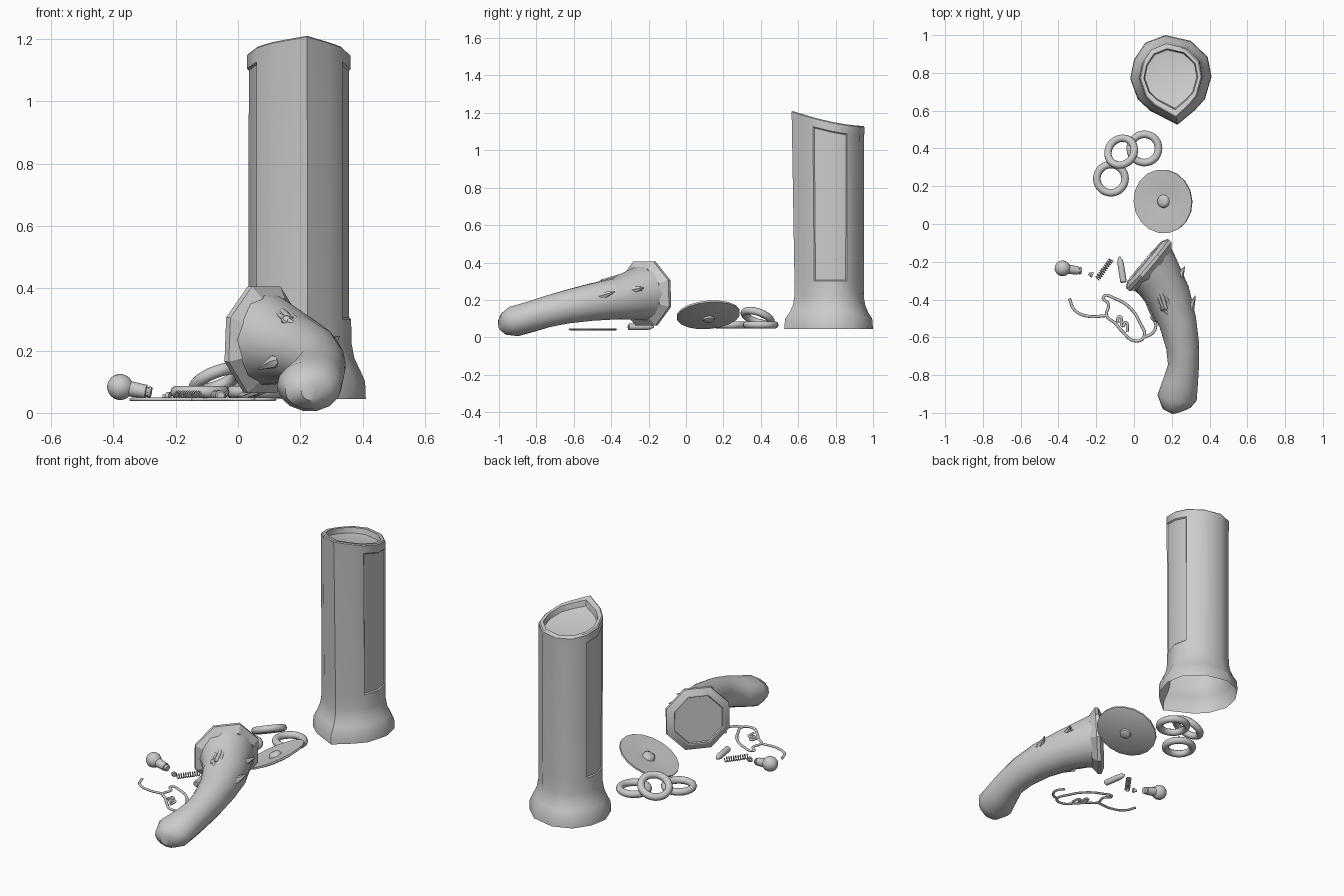
import bpy, bmesh, math
from mathutils import Vector as V

if "Cube" in bpy.data.objects:
    bpy.data.objects.remove(bpy.data.objects["Cube"])


def finish(ob, angle=40):
    bpy.ops.object.select_all(action='DESELECT')
    bpy.context.view_layer.objects.active = ob
    ob.select_set(True)
    bpy.ops.object.shade_smooth_by_angle(angle=math.radians(angle))
    return ob


def loft(name, rings, cap_start=True, cap_end=True, edit=None, angle=40):
    """Skin a list of equal-length point rings."""
    bm = bmesh.new()
    vs = [[bm.verts.new(p) for p in r] for r in rings]
    n = len(vs[0])
    grid = []
    for a, b in zip(vs, vs[1:]):
        grid.append([bm.faces.new((a[i], a[(i + 1) % n], b[(i + 1) % n], b[i]))
                     for i in range(n)])
    if cap_start:
        bm.faces.new(vs[0][::-1])
    if cap_end:
        bm.faces.new(vs[-1])
    bmesh.ops.recalc_face_normals(bm, faces=bm.faces)
    if edit:
        edit(bm, grid)
    me = bpy.data.meshes.new(name)
    bm.to_mesh(me)
    bm.free()
    ob = bpy.data.objects.new(name, me)
    bpy.context.collection.objects.link(ob)
    return finish(ob, angle)


def ring(c, t, rx, rz, n, phase=0.0):
    """Ellipse of n points around c, facing along t."""
    c, t = V(c), V(t).normalized()
    side = t.cross(V((0, 0, 1)) if abs(t.z) < 0.99 else V((0, 1, 0))).normalized()
    up = side.cross(t)
    return [c + side * rx * math.cos(a) + up * rz * math.sin(a)
            for a in (2 * math.pi * i / n + phase for i in range(n))]


def turned(name, c, axis, prof, n=16, phase=0.0, angle=40):
    """Revolve (offset, radius) pairs around an axis."""
    c, axis = V(c), V(axis).normalized()
    return loft(name, [ring(c + axis * o, axis, r, r, n, phase) for o, r in prof],
                angle=angle)


def wire(name, pts, r, closed=False, smooth=True, flat=1.0):
    """Round wire through points."""
    cu = bpy.data.curves.new(name, 'CURVE')
    cu.dimensions = '3D'
    cu.bevel_depth, cu.bevel_resolution, cu.use_fill_caps = r, 2, True
    cu.resolution_u = 5
    sp = cu.splines.new('BEZIER' if smooth else 'POLY')
    p = sp.bezier_points if smooth else sp.points
    p.add(len(pts) - 1)
    for q, co in zip(p, pts):
        if smooth:
            q.co = co
            q.handle_left_type = q.handle_right_type = 'AUTO'
        else:
            q.co = (*co, 1)
    sp.use_cyclic_u = closed
    ob = bpy.data.objects.new(name, cu)
    bpy.context.collection.objects.link(ob)
    return ob


# Sheath: pointed-oval tube with flared open foot and slanted, recessed top
C = (0.195, 0.775)
outline = [(.165, 1.0), (.30, .97), (.39, .885), (.41, .78), (.375, .66), (.32, .6),
           (.23, .525), (.085, .6), (.02, .66), (-.02, .77), (0, .87), (.06, .96)]


def top_z(y):
    return 1.13 + .08 * max(0, (.95 - y) / .38) ** 1.6


def section(sx, sy, z=None, lean=0.0, drop=0.0):
    out = []
    for x, y in outline:
        px, py = C[0] + (x - C[0]) * sx, C[1] + (y - C[1]) * sy
        py -= lean * max(0, (C[1] - y) / .25)
        out.append(V((px, py, top_z(py) - drop if z is None else z)))
    return out


def panels(bm, grid):
    # Sunken panel on each side of the sheath
    for ids in ((2, 3, 4), (7, 8, 9)):
        ids = (2, 3) if ids[0] == 2 else (8, 9)
        bmesh.ops.inset_region(bm, faces=[grid[5][i] for i in ids],
                               thickness=.006, depth=-.006, use_even_offset=True)


loft("sheath", [section(1, 1, .045), section(.99, .98, .10), section(.92, .88, .135),
                section(.83, .81, .175), section(.79, .78, .22), section(.78, .78, .30),
                section(.775, .79, lean=.012, drop=.05), section(.77, .8, lean=.012, drop=.006),
                section(.74, .77, lean=.012), section(.665, .68), section(.64, .65, drop=.03),
                section(.5, .5, drop=.035)], cap_start=False, edit=panels)

# Curved grip
spine = [((.232, -.997, .07), .03, .03), ((.226, -.975, .072), .075, .06),
         ((.228, -.92, .085), .105, .083), ((.248, -.83, .11), .092, .083),
         ((.262, -.75, .135), .082, .085), ((.258, -.65, .16), .088, .09),
         ((.232, -.52, .185), .10, .10), ((.18, -.38, .205), .12, .112),
         ((.12, -.265, .23), .142, .14), ((.095, -.235, .235), .15, .148)]
rings = []
for i, (c, rx, rz) in enumerate(spine):
    a, b = spine[max(0, i - 1)][0], spine[min(len(spine) - 1, i + 1)][0]
    t = V((-.76, .65, .05)) if i > 7 else V(b) - V(a)
    rings.append(ring(c, t, rx, rz, 14))
loft("grip", rings)

# Octagonal grip flange with inset end plate
turned("grip_flange", (.075, -.215, .235), (-.76, .65, .05),
       [(-.045, .145), (-.012, .185), (.006, .185), (.024, .15), (.024, .142), (.016, .138)],
       n=8, phase=math.pi / 8, angle=25)

# Thorn-like fins on the grip
for i, (a, b, r) in enumerate([((.275, -.50, .205), (.325, -.38, .245), .035),
                               ((.225, -.31, .25), (.268, -.225, .265), .032),
                               ((.12, -.50, .165), (.065, -.425, .14), .022)]):
    d = V(b) - V(a)
    turned(f"grip_fin_{i}", a, d, [(-.02, r * .5), (0, r), (d.length * .5, r * .6),
                                   (d.length, .002)], n=6)

# Slot rim, lever and studs on top of the grip
wire("slot_rim", [(.085, -.29, .338), (.135, -.33, .333), (.175, -.40, .31),
                  (.185, -.47, .287), (.16, -.45, .298), (.125, -.37, .318)], .008, closed=True)
wire("slot_lever", [(.10, -.305, .338), (.14, -.36, .325), (.17, -.45, .298)], .011)
for i, (x, y, z) in enumerate([(.235, -.245, .26), (.255, -.3, .235), (.155, -.45, .298)]):
    turned(f"grip_stud_{i}", (x, y, z), V((x, y, z)) - V((.15, -.33, .215)),
           [(-.03, .016), (.004, .016), (.009, .011)], n=8)

# Tilted dish with centre boss on both sides
turned("dish", (.155, .12, .118), (-.42, -.08, .9),
       [(-.036, .02), (-.03, .03), (-.02, .032), (-.014, .13), (-.002, .17), (.008, .17),
        (.008, .158), (-.002, .035), (.012, .03), (.018, .02)], n=18)

# Three loose rings
for i, (loc, n) in enumerate([((.055, .4, .067), (0, 0, 1)), ((-.122, .24, .067), (0, 0, 1)),
                              ((-.068, .383, .108), (-.4, .35, 1))]):
    bpy.ops.mesh.primitive_torus_add(major_segments=28, minor_segments=10, major_radius=.075,
                                     minor_radius=.02, location=loc,
                                     rotation=V(n).to_track_quat('Z', 'Y').to_euler())
    ob = bpy.context.object
    ob.name = f"loose_ring_{i}"
    finish(ob)

# Ball knob with stalk
ball = [(-.042 * math.cos(a), max(.002, .042 * math.sin(a)))
        for a in (math.pi * k / 10 for k in range(9))]
turned("knob", (-.378, -.235, .083), (.1, -.014, -.018),
       ball + [(.045, .024), (.085, .022), (.087, .016), (.093, .016), (.094, .02), (.102, .017)])

# Small screw
turned("screw", (-.24, -.262, .054), (.03, -.012, 0),
       [(0, .007), (.012, .008), (.013, .014), (.024, .014)], n=10)

# Coil spring
a, b = V((-.195, -.29, .056)), V((-.12, -.188, .056))
t = (b - a).normalized()
side = t.cross(V((0, 0, 1)))
wire("spring", [a + (b - a) * k / 90 + side * .013 * math.cos(k * .7)
                + V((0, 0, .013 * math.sin(k * .7))) for k in range(91)], .0028, smooth=False)

# Pin with pointed tip
turned("pin", (-.055, -.31, .056), (-.022, .14, 0),
       [(0, .012), (.005, .017), (.105, .017), (.125, .012), (.14, .003)], n=12)

# Flat guard: loop with a curled tail and a hook
guard = {"guard_loop": ([(-.135, -.425), (-.162, -.385), (-.10, -.395), (-.02, -.445),
                         (.03, -.52), (.052, -.60), (0, -.618), (-.06, -.57), (-.10, -.525),
                         (-.145, -.485)], True),
         "guard_tail": ([(-.342, -.395), (-.315, -.455), (-.245, -.488), (-.145, -.485)], False),
         "guard_hook": ([(.052, -.60), (.10, -.575), (.115, -.53), (.09, -.49)], False),
         "guard_teeth": ([(-.09, -.52), (-.075, -.49), (-.06, -.54), (-.045, -.52),
                          (-.035, -.57)], False)}
for name, (pts, closed) in guard.items():
    ob = wire(name, [(x, y, 0) for x, y in pts], .008, closed)
    ob.scale.z, ob.location.z = .7, .043
